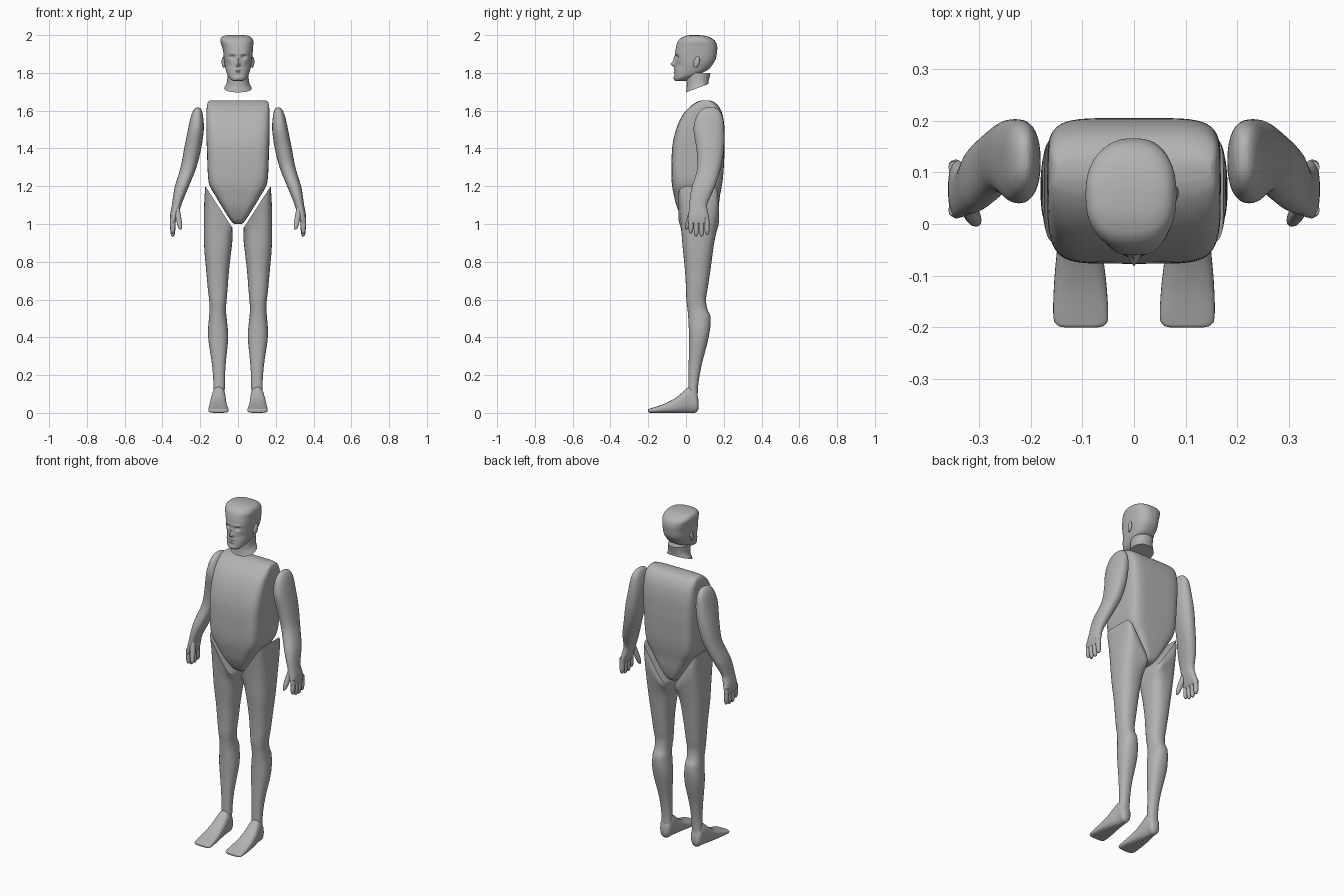
import bpy, bmesh, math

grey = bpy.data.materials.new("plain grey")
grey.diffuse_color = (0.45, 0.45, 0.45, 1)


def finish(ob, mirror=False, angle=40):
    ob.data.materials.append(grey)
    if mirror:
        ob.modifiers.new("Mirror", 'MIRROR')
    bpy.ops.object.select_all(action='DESELECT')
    ob.select_set(True)
    bpy.context.view_layer.objects.active = ob
    bpy.ops.object.shade_smooth_by_angle(angle=math.radians(angle))


def smooth_rows(rows, steps):
    """Catmull-Rom interpolation between cross-section rows."""
    out = []
    for i in range(len(rows) - 1):
        a, b = rows[max(i - 1, 0)], rows[i]
        c, d = rows[i + 1], rows[min(i + 2, len(rows) - 1)]
        for s in range(steps):
            t = s / steps
            out.append([0.5 * (2*q + (r - p)*t + (2*p - 5*q + 4*r - s4)*t*t
                               + (3*q - p - 3*r + s4)*t**3)
                        for p, q, r, s4 in zip(a, b, c, d)])
    out.append(list(rows[-1]))
    return out


def loft(name, rows, n=32, steps=4, axis='z', mirror=False, shape=None, angle=40):
    """Rows: position, a0, a1, b0, b1, roundness power, tilt along a, tilt along b."""
    rows = [tuple(r) + (2.3, 0, 0)[len(r) - 5:] for r in rows]
    bm = bmesh.new()
    rings = []
    for t, a0, a1, b0, b1, p, ta, tb in smooth_rows(rows, steps):
        ring = []
        for k in range(n):
            w = 2 * math.pi * k / n
            c, s = math.cos(w), math.sin(w)
            u = math.copysign(abs(c) ** (2 / p), c)
            v = math.copysign(abs(s) ** (2 / p), s)
            a = (a0 + a1) / 2 + u * (a1 - a0) / 2
            b = (b0 + b1) / 2 + v * (b1 - b0) / 2
            h = t + ta * u + tb * v
            co = (a, b, h) if axis == 'z' else (a, h, b)
            ring.append(bm.verts.new(shape(*co) if shape else co))
        rings.append(ring)
    for r0, r1 in zip(rings, rings[1:]):
        for k in range(n):
            j = (k + 1) % n
            bm.faces.new((r0[k], r0[j], r1[j], r1[k]))
    bm.faces.new(rings[0])
    bm.faces.new(rings[-1])
    bmesh.ops.recalc_face_normals(bm, faces=bm.faces)
    me = bpy.data.meshes.new(name)
    bm.to_mesh(me)
    bm.free()
    ob = bpy.data.objects.new(name, me)
    bpy.context.collection.objects.link(ob)
    finish(ob, mirror, angle)
    return ob


# Torso: slab with domed shoulders and a V-shaped lower end
torso = [(1.0, .018, .03, .12, 3), (1.015, .036, -.01, .15, 4),
         (1.08, .078, -.045, .17, 5), (1.15, .120, -.064, .18, 5),
         (1.205, .151, -.074, .19, 5), (1.27, .16, -.077, .198, 5.5),
         (1.38, .164, -.075, .204, 5.5), (1.45, .167, -.066, .205, 5.5),
         (1.52, .168, -.046, .203, 5.5), (1.58, .167, -.016, .193, 5.5),
         (1.62, .165, .02, .175, 5.5), (1.645, .159, .055, .15, 5),
         (1.655, .148, .085, .125, 5)]
loft("torso", [(z, -h, h, f, b, p) for z, h, f, b, p in torso], n=64)

# Legs, with slanted boxy tops
loft("leg", [
    (.05, .07, .135, .012, .062), (.14, .07, .130, .012, .064),
    (.25, .066, .137, .014, .082), (.40, .052, .158, .016, .120),
    (.50, .060, .154, .012, .131), (.55, .064, .150, .008, .113),
    (.60, .060, .153, .002, .106), (.66, .055, .160, 0, .115),
    (.76, .047, .169, -.006, .13), (.88, .033, .179, -.018, .146, 2.5),
    (.97, .029, .181, -.025, .162, 3, .045), (1.04, .029, .178, -.033, .174, 4, .09),
    (1.09, .03, .173, -.04, .170, 6, .11)], mirror=True, n=40)

# Feet
loft("foot", [
    (.066, .085, .12, .02, .07), (.052, .07, .134, .002, .115),
    (.02, .066, .138, 0, .14), (-.02, .063, .145, 0, .108, 2.6),
    (-.06, .060, .150, 0, .076, 2.8), (-.12, .053, .155, 0, .046, 3),
    (-.18, .050, .156, 0, .026, 3), (-.196, .057, .148, .002, .021, 3),
    (-.2, .07, .135, .006, .017, 3)], axis='y', mirror=True)

# Arms: position, centre x, centre y, half width, half depth
arm = [(1.617, .213, .128, .008, .022), (1.605, .214, .127, .020, .045),
       (1.57, .217, .124, .032, .069), (1.5, .223, .121, .042, .081),
       (1.4, .240, .128, .045, .073), (1.3, .262, .123, .042, .062),
       (1.2, .297, .093, .037, .061), (1.15, .312, .077, .031, .055),
       (1.1, .325, .065, .025, .047), (1.05, .337, .066, .022, .053),
       (1.01, .345, .068, .014, .057), (1.0, .346, .069, .007, .05)]
loft("arm", [(z, x - a, x + a, y - b, y + b) for z, x, y, a, b in arm], mirror=True)


# Fingers and thumbs, as tapered tubes
def digit(name, p, q, r):
    rows = []
    for t, k in ((0, 1), (.35, 1.05), (.7, 1), (.92, .7), (1, .25)):
        x, y, z = [a + (b - a) * t for a, b in zip(p, q)]
        rows.append((z, x - r*k, x + r*k, y - r*k, y + r*k))
    loft(name, rows, n=12, steps=3, mirror=True)


for i, tip in enumerate((.95, .935, .933, .942)):
    digit(f"finger_{i + 1}", (.346, .028 + .027*i, 1.035), (.345, .025 + .029*i, tip), .013)
digit("thumb", (.324, .035, 1.085), (.304, .002, .97), .014)


# Head, with the face pressed into the front of the loft
BUMPS = [(0, 1.845, .011, .012, -.022), (0, 1.868, .008, .02, -.012),  # nose
         (.03, 1.884, .013, .009, .013), (-.03, 1.884, .013, .009, .013),  # eye sockets
         (.03, 1.902, .022, .006, -.005), (-.03, 1.902, .022, .006, -.005),  # brows
         (0, 1.817, .02, .005, -.006), (0, 1.803, .018, .005, -.006),  # lips
         (0, 1.810, .024, .003, .004), (0, 1.772, .02, .01, -.005),  # mouth, chin
         (.05, 1.84, .016, .02, .006), (-.05, 1.84, .016, .02, .006)]  # cheeks


def face(x, y, z):
    if y < .02:
        y += min(1, (.02 - y) / .04) * sum(
            a * math.exp(-((x - cx) / sx)**2 - ((z - cz) / sz)**2)
            for cx, cz, sx, sz, a in BUMPS)
    return x, y, z


head = [(1.758, .022, -.05, .0, 0), (1.766, .038, -.058, .03, .006),
        (1.783, .052, -.061, .075, .012), (1.805, .061, -.061, .115, .01),
        (1.835, .069, -.058, .137, .004), (1.87, .075, -.056, .156, 0),
        (1.91, .078, -.057, .164, 0), (1.94, .081, -.052, .165, 0),
        (1.967, .084, -.043, .155, 0), (1.986, .076, -.025, .132, 0),
        (1.996, .059, .0, .1, 0), (2.0, .03, .02, .07, 0)]
loft("head", [(z, -h - max(0, z - 1.92) * .2, h - max(0, z - 1.92) * .05, f, b, 2.5, 0, t)
              for z, h, f, b, t in head], n=96, steps=7, shape=face, angle=60)

# Neck with a slanted, flared lower end
loft("neck", [(1.719, -.073, .073, .0, .118, 2.2, 0, .022),
              (1.732, -.066, .066, .002, .119, 2.2, 0, .02),
              (1.755, -.058, .058, .004, .123, 2.2, 0, .015),
              (1.80, -.056, .056, .0, .13)])

# Ears
bpy.ops.mesh.primitive_uv_sphere_add(segments=20, ring_count=12)
ear = bpy.context.object
ear.name = "ear"
for v in ear.data.vertices:
    x, y, z = v.co
    v.co = (.076 + .010*x + .004*y, .056 + .016*y + .006*z, 1.857 + .030*z)
ear.location = (0, 0, 0)
finish(ear, True)
